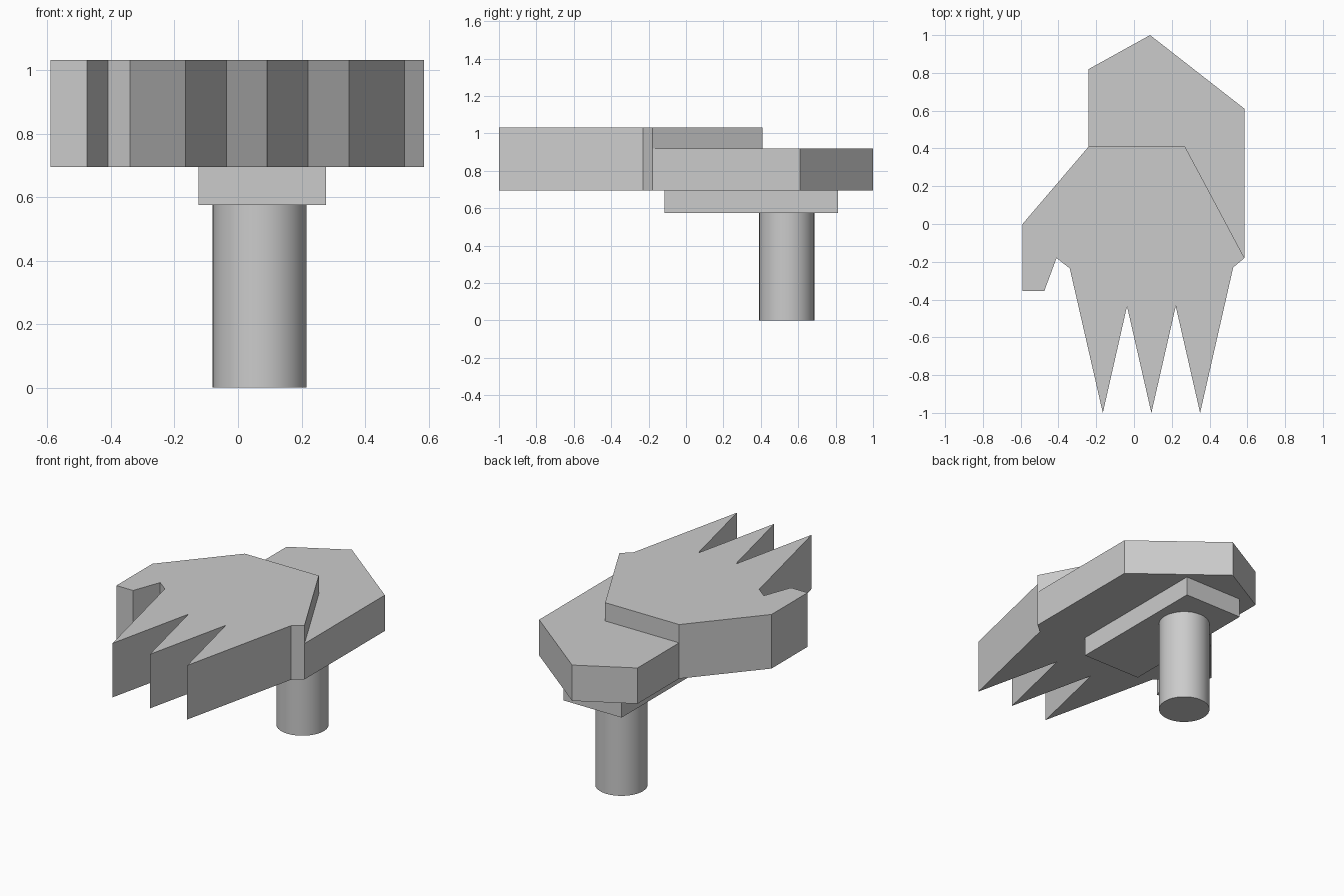
import bpy
import bmesh
import math

cube = bpy.data.objects.get("Cube")
if cube:
    bpy.data.objects.remove(cube, do_unlink=True)

grey = bpy.data.materials.new("plain_grey")
grey.use_nodes = True
colour = (0.6, 0.6, 0.6, 1)
grey.diffuse_color = colour
grey.node_tree.nodes["Principled BSDF"].inputs["Base Color"].default_value = colour


def slab(name, outline, bottom, top):
    """Extrude a flat outline straight up between two heights."""
    bm = bmesh.new()
    face = bm.faces.new([bm.verts.new((x, y, bottom)) for x, y in outline])
    result = bmesh.ops.extrude_face_region(bm, geom=[face])
    for v in result["geom"]:
        if isinstance(v, bmesh.types.BMVert):
            v.co.z = top
    bmesh.ops.recalc_face_normals(bm, faces=bm.faces)
    mesh = bpy.data.meshes.new(name)
    bm.to_mesh(mesh)
    bm.free()
    mesh.materials.append(grey)
    obj = bpy.data.objects.new(name, mesh)
    bpy.context.collection.objects.link(obj)
    return obj


BASE = 0.695

# Hand plate: thumb on one side, three pointed fingers at the front
wrist = [(-0.59, 0), (-0.24, 0.41), (0.27, 0.41), (0.585, -0.18), (0.525, -0.23)]
fingers = []
for i, tip_x in enumerate((0.35, 0.092, -0.165)):
    fingers.append((tip_x, -1))
    if i < 2:
        fingers.append((tip_x - 0.129, -0.435))
thumb = [(-0.34, -0.235), (-0.41, -0.18), (-0.475, -0.355), (-0.59, -0.355)]
slab("hand_plate", wrist + fingers + thumb, BASE, 1.032)

# Lower pointed plate behind the hand
slab("rear_plate", [(-0.24, 0.41), (-0.24, 0.82), (0.085, 1), (0.585, 0.61),
                    (0.585, -0.18), (0.27, 0.41)], BASE, 0.918)

# Rectangular support under both plates
slab("support_block", [(-0.125, -0.115), (0.277, -0.115),
                       (0.277, 0.812), (-0.125, 0.812)], 0.575, BASE)

# Round post
bpy.ops.mesh.primitive_cylinder_add(vertices=32, radius=0.148, depth=0.575,
                                    location=(0.068, 0.538, 0.2875))
post = bpy.context.object
post.name = "post"
post.data.materials.append(grey)
bpy.ops.object.shade_smooth_by_angle(angle=math.radians(30))
